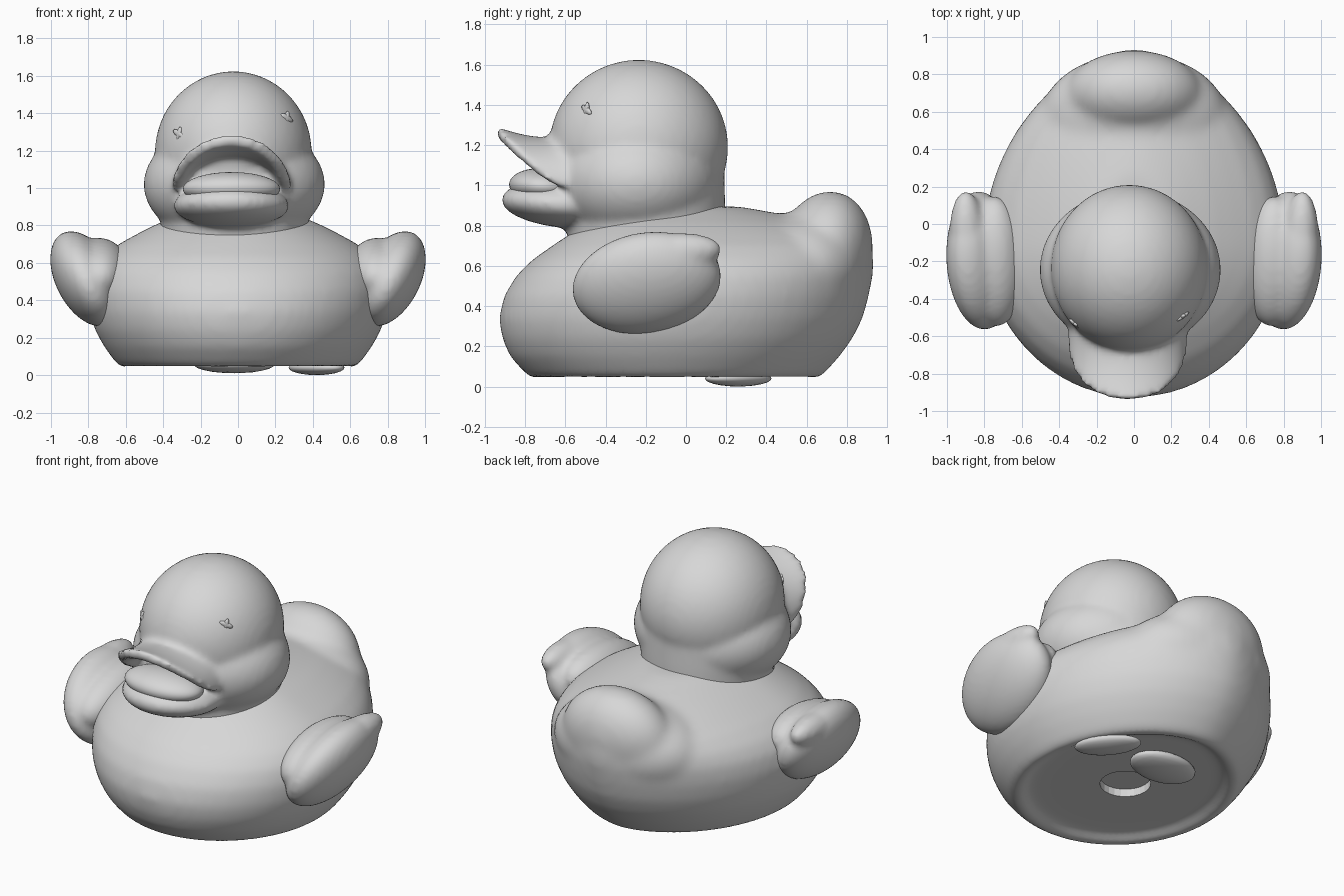
import bpy, bmesh, math
from mathutils import Matrix, Euler

if "Cube" in bpy.data.objects:
    bpy.data.objects.remove(bpy.data.objects["Cube"])

grey = bpy.data.materials.new("plain grey")
grey.diffuse_color = (0.68, 0.68, 0.68, 1)
grey.use_nodes = True
grey.node_tree.nodes["Principled BSDF"].inputs["Base Color"].default_value = grey.diffuse_color


def blob(bm, loc, size, rot=(0, 0, 0), sub=4):
    """Ellipsoid with radii size; rot in degrees."""
    m = (Matrix.Translation(loc)
         @ Euler([math.radians(a) for a in rot]).to_matrix().to_4x4()
         @ Matrix.Diagonal((*size, 1)))
    bmesh.ops.create_icosphere(bm, subdivisions=sub, radius=1, matrix=m)


def loft(bm, rings):
    """Skin through closed rings, with strip-filled end caps."""
    rows = [[bm.verts.new(p) for p in r] for r in rings]
    n = len(rows[0])
    for a, b in zip(rows, rows[1:]):
        for i in range(n):
            j = (i + 1) % n
            bm.faces.new((a[i], a[j], b[j], b[i]))
    for r in (rows[0], rows[-1]):
        for i in range(n // 2 - 1):
            bm.faces.new((r[i], r[i + 1], r[n - 2 - i], r[n - 1 - i]))


def finish(name, bm, voxel=0, smooth=0):
    """Make the object; optionally fuse its overlapping pieces into one skin."""
    bmesh.ops.recalc_face_normals(bm, faces=bm.faces[:])
    me = bpy.data.meshes.new(name)
    bm.to_mesh(me)
    bm.free()
    me.materials.append(grey)
    for p in me.polygons:
        p.use_smooth = True
    ob = bpy.data.objects.new(name, me)
    bpy.context.collection.objects.link(ob)
    if voxel:
        r = ob.modifiers.new("fuse", 'REMESH')
        r.mode = 'VOXEL'
        r.voxel_size = voxel
        r.use_smooth_shade = True
        s = ob.modifiers.new("soften", 'SMOOTH')
        s.factor = 0.5
        s.iterations = smooth
    return ob


# Body: egg-shaped layers (z, front y, back y, half width), recessed underside
layers = [(0.08, -0.66, 0.56, 0.53), (0.07, -0.70, 0.60, 0.56),
          (0.035, -0.74, 0.63, 0.60), (0.055, -0.79, 0.68, 0.645),
          (0.15, -0.875, 0.765, 0.715), (0.24, -0.915, 0.83, 0.765),
          (0.34, -0.93, 0.88, 0.795), (0.45, -0.905, 0.91, 0.805),
          (0.55, -0.845, 0.93, 0.785), (0.63, -0.765, 0.935, 0.73),
          (0.70, -0.665, 0.92, 0.64), (0.76, -0.575, 0.84, 0.53),
          (0.81, -0.48, 0.70, 0.43), (0.85, -0.38, 0.52, 0.33),
          (0.895, -0.25, 0.27, 0.22)]


def egg(z, front, back, half, n=64):
    ring = []
    for k in range(n):
        t = 2 * math.pi * (k + 0.5) / n
        c, s = math.cos(t), math.sin(t)
        y = -0.1 + s * (back + 0.1 if s > 0 else -0.1 - front)
        w = abs(c) ** (1.15 if s > 0 else 1)
        ring.append((math.copysign(w, c) * half, y, z))
    return ring


bm = bmesh.new()
loft(bm, [egg(*l) for l in layers])
blob(bm, (0, 0.69, 0.665), (0.37, 0.235, 0.31), (-12, 0, 0))    # tail
blob(bm, (0, 0.57, 0.58), (0.50, 0.345, 0.29), (8, 0, 0))       # tail root
body = finish("body", bm, 0.025, 13)

# Round hole in the middle of the base
bm = bmesh.new()
bmesh.ops.create_cone(bm, cap_ends=True, segments=24, radius1=0.15, radius2=0.15,
                      depth=0.16, matrix=Matrix.Translation((0, -0.08, 0.05)))
cutter = finish("base_hole_cutter", bm)
for p in cutter.data.polygons:
    p.use_smooth = False
cutter.hide_render = True
cutter.hide_viewport = True
cut = body.modifiers.new("hole", 'BOOLEAN')
cut.operation = 'DIFFERENCE'
cut.object = cutter

# Head: cranium, cheeks, neck and both halves of the bill in one skin
bm = bmesh.new()
blob(bm, (-0.025, -0.235, 1.19), (0.42, 0.445, 0.435))
blob(bm, (-0.02, -0.245, 1.02), (0.485, 0.425, 0.33))
rings = []
for z, r, cy in ((0.70, 0.385, -0.20), (0.82, 0.395, -0.20),
                 (0.92, 0.41, -0.215), (1.1, 0.42, -0.23)):
    rings.append([(-0.02 + r * math.cos(math.tau * k / 48),
                   cy + r * math.sin(math.tau * k / 48), z) for k in range(48)])
loft(bm, rings)

# Upper bill: an arched plate flaring forward to a thin lip
N, CX = 24, -0.035
rings = []
for k in range(11):
    s = k / 10
    t = 0.085 - 0.025 * s
    outer, inner = [], []
    for i in range(N + 1):
        a = math.pi * i / N
        c, h = math.cos(a), max(0, math.sin(a))
        edge = -0.63 - 0.31 * h ** 0.75
        y = -0.45 + (edge + 0.45) * s
        z = 0.995 - 0.05 * h * math.sin(math.pi * s)
        outer.append((CX + 0.32 * c, y, z + 0.295 * h))
        inner.append((CX + (0.32 - t) * c, y, z + (0.295 - t) * h))
    rings.append(outer + inner[::-1])
loft(bm, rings)
# Lower bill
blob(bm, (CX, -0.61, 0.905), (0.31, 0.31, 0.115), (-5, 0, 0))
finish("head", bm, 0.02, 7)

# Tongue
bm = bmesh.new()
blob(bm, (CX, -0.71, 0.995), (0.26, 0.17, 0.09), (-4, 0, 0))
finish("tongue", bm)

# Eyes: faint creased marks on a slightly tilted head
for name, x, z, turn in (("eye_left", -0.315, 1.29, -38), ("eye_right", 0.26, 1.375, 35)):
    u, v = (x + 0.025) / 0.42, (z - 1.19) / 0.435
    y = -0.235 - 0.445 * math.sqrt(1 - u * u - v * v)
    bm = bmesh.new()
    blob(bm, (x, y + 0.007, z), (0.045, 0.012, 0.018), (0, 25, turn), 2)
    blob(bm, (x, y + 0.007, z), (0.016, 0.012, 0.04), (0, 15, turn), 2)
    finish(name, bm)

# Wings: leaning paddles rooted broadly in the flank, with a raised feather tip
for name, sx in (("wing_right", 1), ("wing_left", -1)):
    bm = bmesh.new()
    blob(bm, (0.815, -0.195, 0.515), (0.16, 0.375, 0.27), (12, 27, 0))
    blob(bm, (0.885, -0.11, 0.65), (0.10, 0.29, 0.11), (8, 25, 0))
    blob(bm, (0.74, -0.20, 0.56), (0.16, 0.35, 0.17), (8, 10, 0))
    bmesh.ops.scale(bm, vec=(sx, 1, 1), verts=bm.verts[:])
    finish(name, bm, 0.018, 8)

# Underside: shallow swelling and a thin flap by the rim
bm = bmesh.new()
blob(bm, (-0.02, 0.24, 0.06), (0.22, 0.15, 0.05), (0, 0, 0), 3)
finish("base_swelling", bm)
bm = bmesh.new()
blob(bm, (0.42, 0.26, 0.04), (0.10, 0.20, 0.04), (0, 0, 40), 3)
finish("base_flap", bm)
